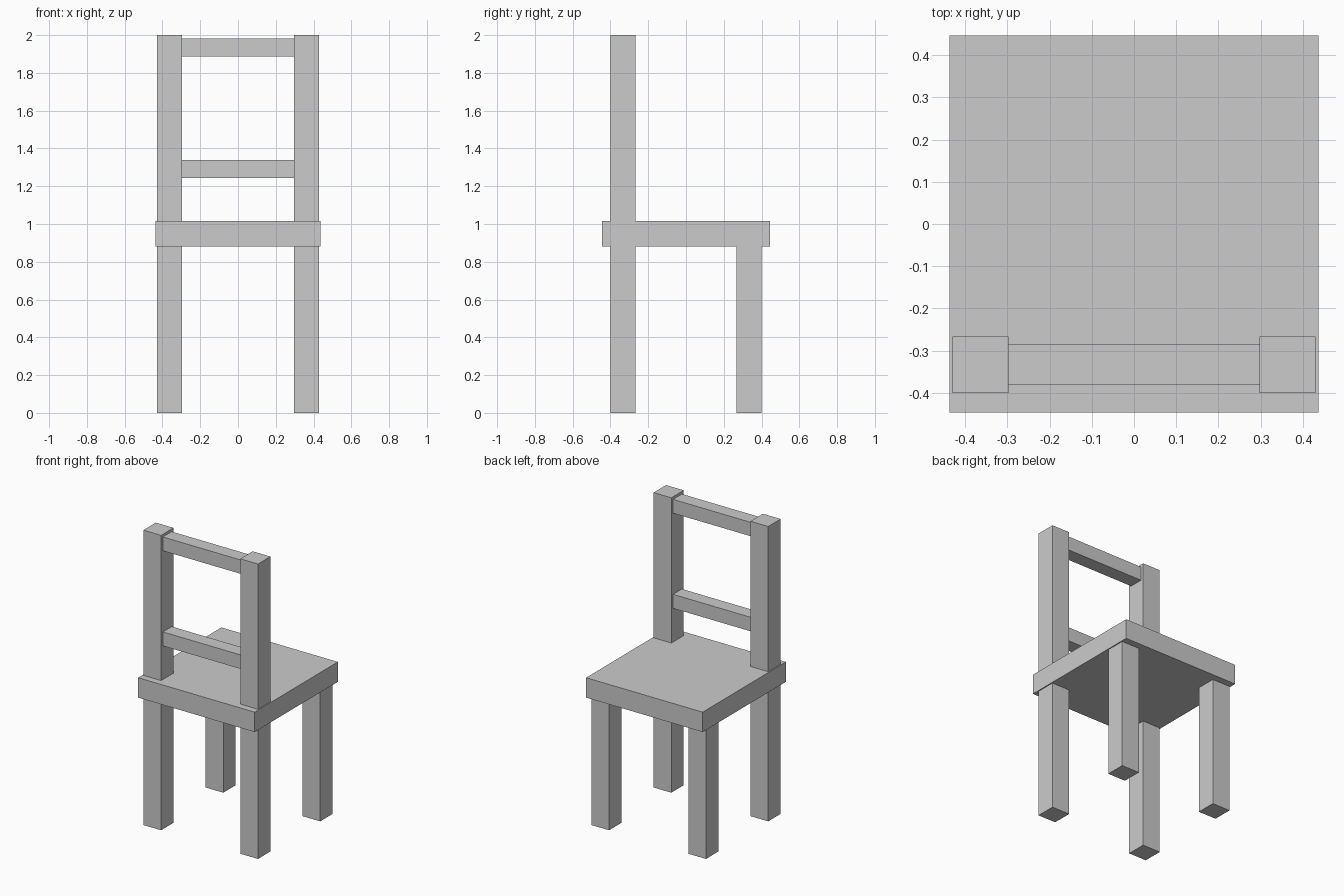
import bpy
import bmesh
from mathutils import Vector

if "Cube" in bpy.data.objects:
    bpy.data.objects.remove(bpy.data.objects["Cube"])


def box(name, low, high):
    """Axis-aligned box between two opposite corners, origin at its centre."""
    low, high = Vector(low), Vector(high)
    bm = bmesh.new()
    bmesh.ops.create_cube(bm, size=1.0)
    bmesh.ops.scale(bm, vec=high - low, verts=bm.verts)
    mesh = bpy.data.meshes.new(name)
    bm.to_mesh(mesh)
    bm.free()
    obj = bpy.data.objects.new(name, mesh)
    obj.location = (low + high) / 2
    bpy.context.collection.objects.link(obj)
    return obj


SEAT_BOTTOM, SEAT_TOP = 0.88, 1.015
LEG_IN, LEG_OUT = 0.297, 0.43
Y_IN, Y_OUT = 0.267, 0.40

# Seat slab
box("seat", (-0.437, -0.446, SEAT_BOTTOM), (0.437, 0.446, SEAT_TOP))

# Legs under the seat, and backrest posts running from floor to top
for side, x0, x1 in (("left", -LEG_OUT, -LEG_IN), ("right", LEG_IN, LEG_OUT)):
    box(f"seat_leg_{side}", (x0, Y_IN, 0), (x1, Y_OUT, SEAT_BOTTOM))
    box(f"backrest_post_{side}", (x0, -Y_OUT, 0), (x1, -Y_IN, 2.0))

# Crossbars between the backrest posts
for name, z0, z1 in (("lower_crossbar", 1.243, 1.338), ("upper_crossbar", 1.888, 1.982)):
    box(name, (-LEG_IN, -0.381, z0), (LEG_IN, -0.286, z1))
